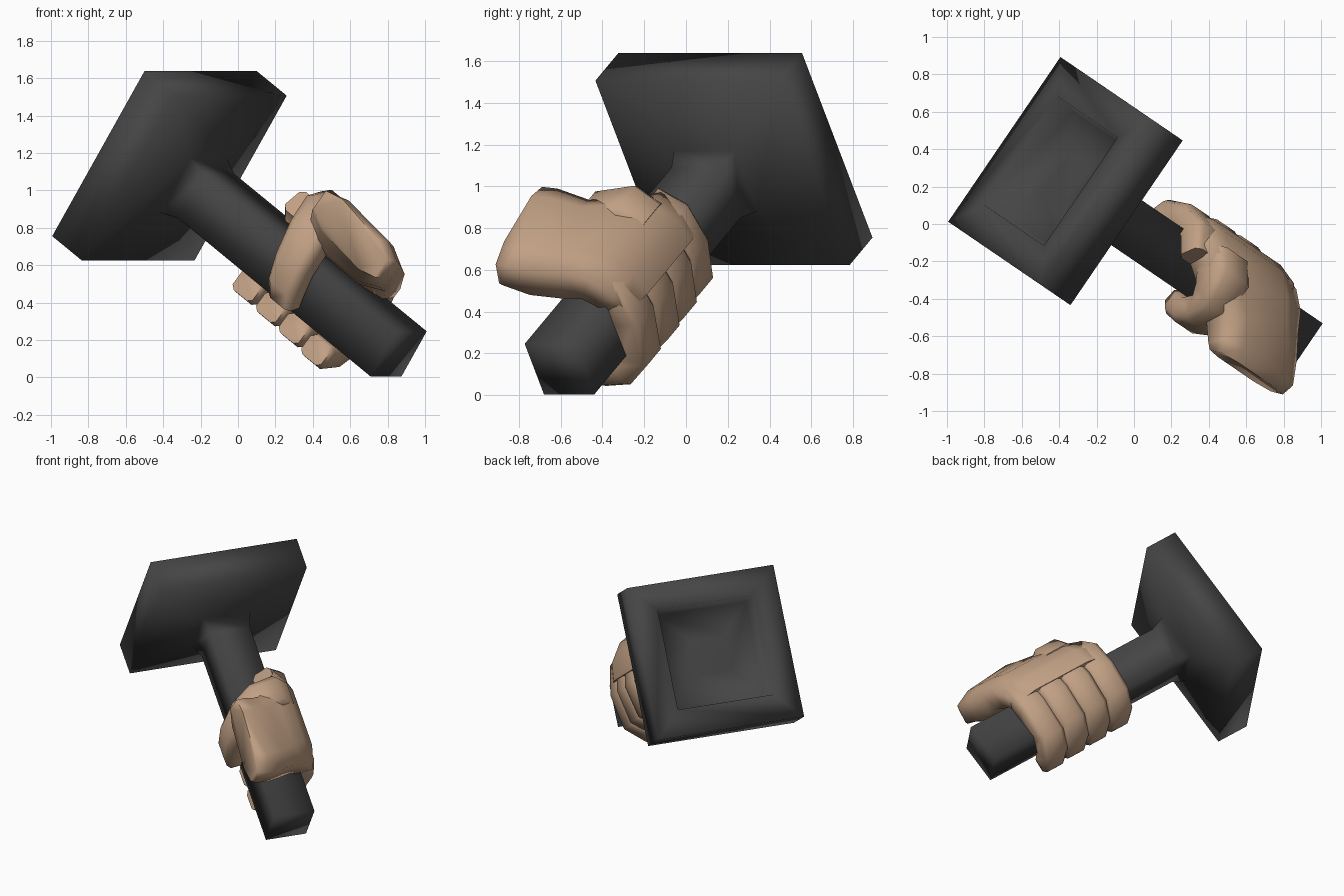
import bpy, bmesh, math
from mathutils import Vector

if "Cube" in bpy.data.objects:
    bpy.data.objects.remove(bpy.data.objects["Cube"])

# Tool frame: origin at the head's front face, u across, b up the face, a along the handle
O = Vector((-0.2865, 0.175, 1.065))
U = Vector((-0.563, -0.826, 0.0))
B = Vector((0.463, -0.316, 0.828))
A = Vector((0.684, -0.466, -0.561))


def P(u, b, t):
    return O + U * u + B * b + A * t


def material(name, rgb):
    m = bpy.data.materials.new(name)
    m.diffuse_color = (*rgb, 1)
    m.use_nodes = True
    m.node_tree.nodes["Principled BSDF"].inputs["Base Color"].default_value = m.diffuse_color
    return m


def loft(name, rings, mat, angle=None):
    """Skin a list of equal-length rings and cap both ends."""
    bm = bmesh.new()
    vr = [[bm.verts.new(p) for p in r] for r in rings]
    n = len(vr[0])
    for r, s in zip(vr, vr[1:]):
        for i in range(n):
            j = (i + 1) % n
            bm.faces.new((r[i], r[j], s[j], s[i]))
    bm.faces.new(vr[0])
    bm.faces.new(vr[-1])
    bmesh.ops.recalc_face_normals(bm, faces=bm.faces)
    for f in bm.faces:
        f.smooth = True
    me = bpy.data.meshes.new(name)
    bm.to_mesh(me)
    bm.free()
    ob = bpy.data.objects.new(name, me)
    bpy.context.collection.objects.link(ob)
    me.materials.append(mat)
    if angle:
        bpy.ops.object.select_all(action='DESELECT')
        ob.select_set(True)
        bpy.context.view_layer.objects.active = ob
        bpy.ops.object.shade_smooth_by_angle(angle=math.radians(angle))
    return ob


def limb(name, path, mat, sides=8, power=0.7, tilt=0.0):
    """Rounded limb; path rows are (u, b, t, half width along handle, half thickness)."""
    rings = []
    for i, row in enumerate(path):
        p, q = path[max(i - 1, 0)], path[min(i + 1, len(path) - 1)]
        tan = (U * (q[0] - p[0]) + B * (q[1] - p[1])).normalized()
        thick = tan.cross(A).normalized()
        lean = tilt * max(0, 1 - i / 3)
        ring = []
        for k in range(sides):
            ang = 2 * math.pi * (k + 0.5) / sides
            c, s = math.cos(ang), math.sin(ang)
            c = math.copysign(abs(c) ** power, c)
            s = math.copysign(abs(s) ** power, s)
            ring.append(P(*row[:3]) + A * c * row[3] + thick * s * row[4] - B * c * lean)
        rings.append(ring)
    return loft(name, rings, mat, angle=75)


def square(h, t):
    return [P(h, h, t), P(-h, h, t), P(-h, -h, t), P(h, -h, t)]


dark = material("dark_metal", (0.06, 0.06, 0.06))
skin = material("skin", (0.53, 0.35, 0.23))

# Hammer: recessed back, thick square head, shallow front slope, square handle
loft("hammer", [square(h, t) for h, t in (
    (0.12, -0.12), (0.33, -0.10), (0.35, -0.234), (0.533, -0.234), (0.533, 0.0),
    (0.175, 0.07), (0.145, 0.17), (0.146, 1.675))], dark)

# Palm from wrist stump to knuckles
limb("palm", [
    (0.30, 0.47, 1.225, 0.28, 0.10),
    (0.25, 0.46, 1.225, 0.30, 0.115),
    (0.13, 0.375, 1.19, 0.30, 0.14),
    (0.01, 0.31, 1.10, 0.34, 0.14),
    (-0.09, 0.27, 1.02, 0.39, 0.125),
    (-0.16, 0.18, 0.985, 0.40, 0.115),
    (-0.19, 0.08, 0.965, 0.39, 0.095)], skin, power=0.6, tilt=0.045)

# Four fingers wrapped round the handle
for name, t, drop, grow in (("index_finger", 0.69, 0.0, 0.0), ("middle_finger", 0.88, 0.01, 0.01),
                            ("ring_finger", 1.065, 0.02, 0.01), ("little_finger", 1.25, 0.035, 0.0)):
    limb(name, [
        (-0.06, 0.28, t, 0.09, 0.08),
        (-0.16 - grow, 0.19, t, 0.105, 0.09),
        (-0.195 - grow, 0.03, t, 0.105, 0.085),
        (-0.155 - grow, -0.145 - drop, t, 0.10, 0.085),
        (-0.06, -0.22 - drop, t + 0.01, 0.095, 0.08),
        (0.05, -0.225 - drop, t + 0.02, 0.09, 0.075),
        (0.09, -0.215 - drop, t + 0.02, 0.08, 0.065)], skin, power=0.45)

# Thumb crossing the near side of the handle, with the web at its base
limb("thumb", [
    (-0.13, 0.26, 0.84, 0.13, 0.10),
    (-0.05, 0.33, 0.85, 0.13, 0.13),
    (0.08, 0.34, 0.89, 0.13, 0.11),
    (0.17, 0.26, 0.94, 0.125, 0.09),
    (0.215, 0.10, 0.97, 0.11, 0.08),
    (0.21, -0.03, 0.99, 0.10, 0.075),
    (0.19, -0.11, 1.01, 0.085, 0.06)], skin, power=0.5)
